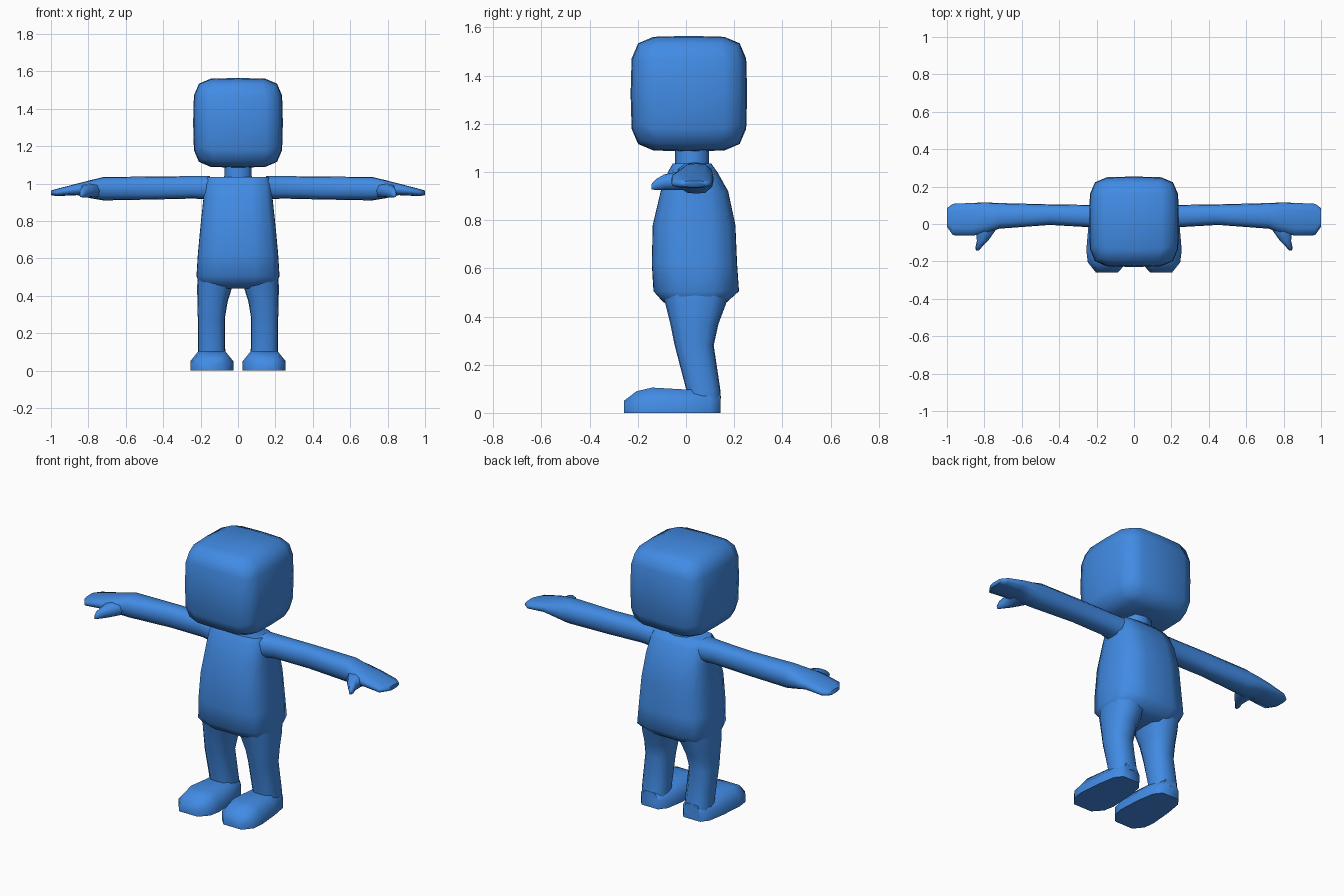
import bpy, bmesh, math

if "Cube" in bpy.data.objects:
    bpy.data.objects.remove(bpy.data.objects["Cube"])

blue = bpy.data.materials.new("blue")
blue.diffuse_color = (0.054, 0.26, 0.78, 1)
blue.use_nodes = True
blue.node_tree.nodes["Principled BSDF"].inputs["Base Color"].default_value = blue.diffuse_color


def finish(name, bm, mirror=False):
    """Turn a bmesh into a smooth blue object, mirrored in x if asked."""
    bmesh.ops.recalc_face_normals(bm, faces=bm.faces)
    mesh = bpy.data.meshes.new(name)
    bm.to_mesh(mesh)
    bm.free()
    mesh.materials.append(blue)
    ob = bpy.data.objects.new(name, mesh)
    bpy.context.collection.objects.link(ob)
    bpy.ops.object.select_all(action='DESELECT')
    ob.select_set(True)
    bpy.context.view_layer.objects.active = ob
    bpy.ops.object.shade_smooth_by_angle(angle=math.radians(60))
    if mirror:
        ob.modifiers.new("mirror", 'MIRROR').use_mirror_merge = False
    return ob


def bridge(bm, rings):
    """Skin a list of equal rings and cap both ends."""
    n = len(rings[0])
    for a, b in zip(rings, rings[1:]):
        for i in range(n):
            j = (i + 1) % n
            bm.faces.new((a[i], a[j], b[j], b[i]))
    bm.faces.new(rings[0])
    bm.faces.new(rings[-1])


def loft(name, axis, sections, n=12, p=2.8, mirror=False):
    """Rounded sections (position, u min, u max, v min, v max) along an axis."""
    bm = bmesh.new()
    rings = []
    for pos, u0, u1, v0, v1 in sections:
        ring = []
        for i in range(n):
            t = 2 * math.pi * i / n
            c, s = math.cos(t), math.sin(t)
            r = (abs(c) ** p + abs(s) ** p) ** (-1 / p)
            co = [(u0 + u1) / 2 + c * r * (u1 - u0) / 2,
                  (v0 + v1) / 2 + s * r * (v1 - v0) / 2]
            co.insert("xyz".index(axis), pos)
            ring.append(bm.verts.new(co))
        rings.append(ring)
    bridge(bm, rings)
    return finish(name, bm, mirror)


# Head: a cube grid pushed onto a rounded box
bm = bmesh.new()
bmesh.ops.create_cube(bm, size=2)
bmesh.ops.subdivide_edges(bm, edges=bm.edges[:], cuts=3, use_grid_fill=True)
for v in bm.verts:
    q = [math.copysign(0.62, c) if 0.1 < abs(c) < 0.9 else c for c in v.co]
    k = sum(abs(c) ** 5 for c in q) ** -0.2
    v.co = (q[0] * k * 0.24, q[1] * k * 0.242 + 0.012, q[2] * k * 0.24 + 1.325)
finish("head", bm)

# Neck
loft("neck", "z", [(1.01, -0.075, 0.075, -0.045, 0.095),
                   (1.11, -0.07, 0.07, -0.045, 0.095)], n=8)

# Torso
loft("torso", "z", [
    (0.44, -0.17, 0.17, -0.06, 0.14),
    (0.46, -0.205, 0.205, -0.095, 0.17),
    (0.505, -0.222, 0.222, -0.135, 0.22),
    (0.62, -0.215, 0.215, -0.142, 0.212),
    (0.78, -0.2, 0.2, -0.138, 0.205),
    (0.92, -0.185, 0.185, -0.105, 0.175),
    (1.0, -0.18, 0.18, -0.075, 0.13),
    (1.035, -0.165, 0.165, -0.055, 0.105)], n=16, p=4)

# Legs
loft("leg", "z", [
    (0.06, 0.065, 0.215, 0.0, 0.145),
    (0.1, 0.068, 0.215, 0.0, 0.142),
    (0.28, 0.07, 0.215, -0.047, 0.115),
    (0.37, 0.055, 0.217, -0.065, 0.135),
    (0.45, 0.03, 0.219, -0.085, 0.165),
    (0.5, 0.02, 0.214, -0.1, 0.18)], p=3.2, mirror=True)

# Feet: flat soles, (y, centre x, half width, side height, top height)
bm = bmesh.new()
rings = []
for y, cx, w, side, top in [(-0.258, 0.145, 0.06, 0.035, 0.05),
                            (-0.205, 0.142, 0.105, 0.045, 0.09),
                            (-0.14, 0.14, 0.115, 0.05, 0.105),
                            (0.0, 0.138, 0.105, 0.05, 0.097),
                            (0.1, 0.138, 0.088, 0.05, 0.097),
                            (0.143, 0.138, 0.055, 0.05, 0.09)]:
    outline = [(-w, 0), (-w, side), (-0.62 * w, top),
               (0.62 * w, top), (w, side), (w, 0)]
    rings.append([bm.verts.new((cx + x, y, z)) for x, z in outline])
bridge(bm, rings)
finish("foot", bm, mirror=True)

# Arms running into flat mitten hands
loft("arm", "x", [
    (0.15, -0.04, 0.11, 0.915, 1.04),
    (0.24, -0.017, 0.102, 0.92, 1.04),
    (0.45, -0.005, 0.105, 0.915, 1.038),
    (0.72, -0.025, 0.112, 0.91, 1.035),
    (0.79, -0.05, 0.115, 0.922, 1.018),
    (0.86, -0.062, 0.113, 0.938, 1.0),
    (0.968, -0.06, 0.108, 0.933, 0.972),
    (1.0, -0.015, 0.085, 0.938, 0.963)], n=12, p=3, mirror=True)

# Thumbs
loft("thumb", "y", [
    (0.0, 0.72, 0.86, 0.925, 1.0),
    (-0.04, 0.745, 0.845, 0.925, 1.0),
    (-0.09, 0.78, 0.84, 0.925, 0.99),
    (-0.125, 0.815, 0.848, 0.925, 0.97),
    (-0.143, 0.83, 0.845, 0.928, 0.95)], n=8, mirror=True)
